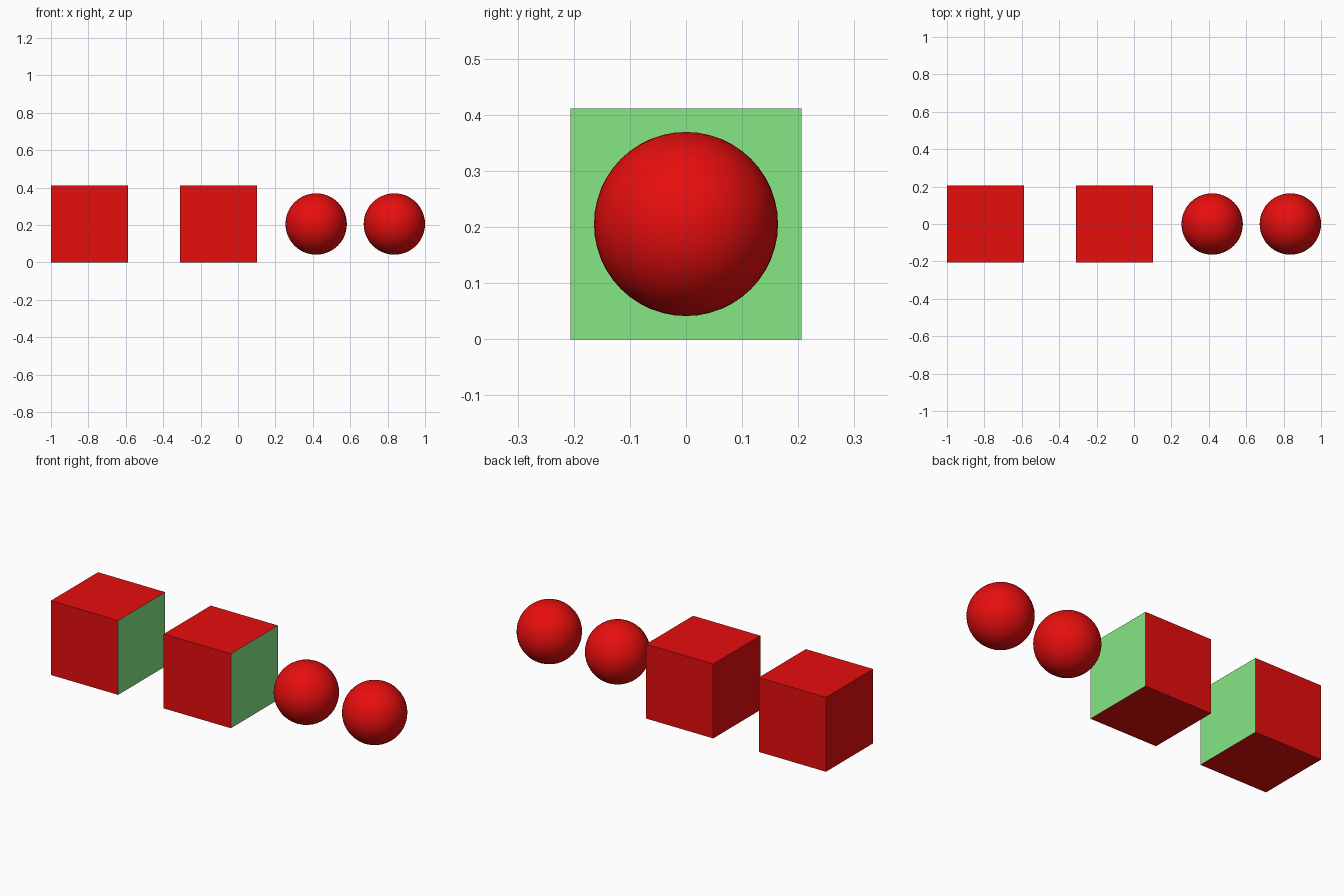
import bpy

if "Cube" in bpy.data.objects:
    bpy.data.objects.remove(bpy.data.objects["Cube"])

SIDE = 0.411     # cube edge length
RADIUS = 0.164   # ball radius
MID_Z = SIDE / 2


def material(name, color):
    mat = bpy.data.materials.new(name)
    mat.diffuse_color = color
    mat.use_nodes = True
    mat.node_tree.nodes["Principled BSDF"].inputs["Base Color"].default_value = mat.diffuse_color
    return mat


red = material("red", (0.8, 0.0043, 0.0043, 1))
green = material("green", (0.235, 0.8, 0.235, 1))


# Red cube with a green face on its right (+x) side
def add_cube(name, x):
    bpy.ops.mesh.primitive_cube_add(size=SIDE, location=(x, 0, MID_Z))
    obj = bpy.context.object
    obj.name = name
    obj.data.materials.append(red)
    obj.data.materials.append(green)
    for face in obj.data.polygons:
        face.material_index = 1 if face.normal.x > 0.9 else 0


# Smooth red ball, level with the cube centres
def add_ball(name, x):
    bpy.ops.mesh.primitive_uv_sphere_add(
        segments=48, ring_count=24, radius=RADIUS, location=(x, 0, MID_Z))
    obj = bpy.context.object
    obj.name = name
    obj.data.materials.append(red)
    bpy.ops.object.shade_smooth()


# Row from left to right
add_cube("left_cube", -1 + SIDE / 2)
add_cube("middle_cube", -0.105)
add_ball("inner_ball", 0.418)
add_ball("outer_ball", 1 - RADIUS)
